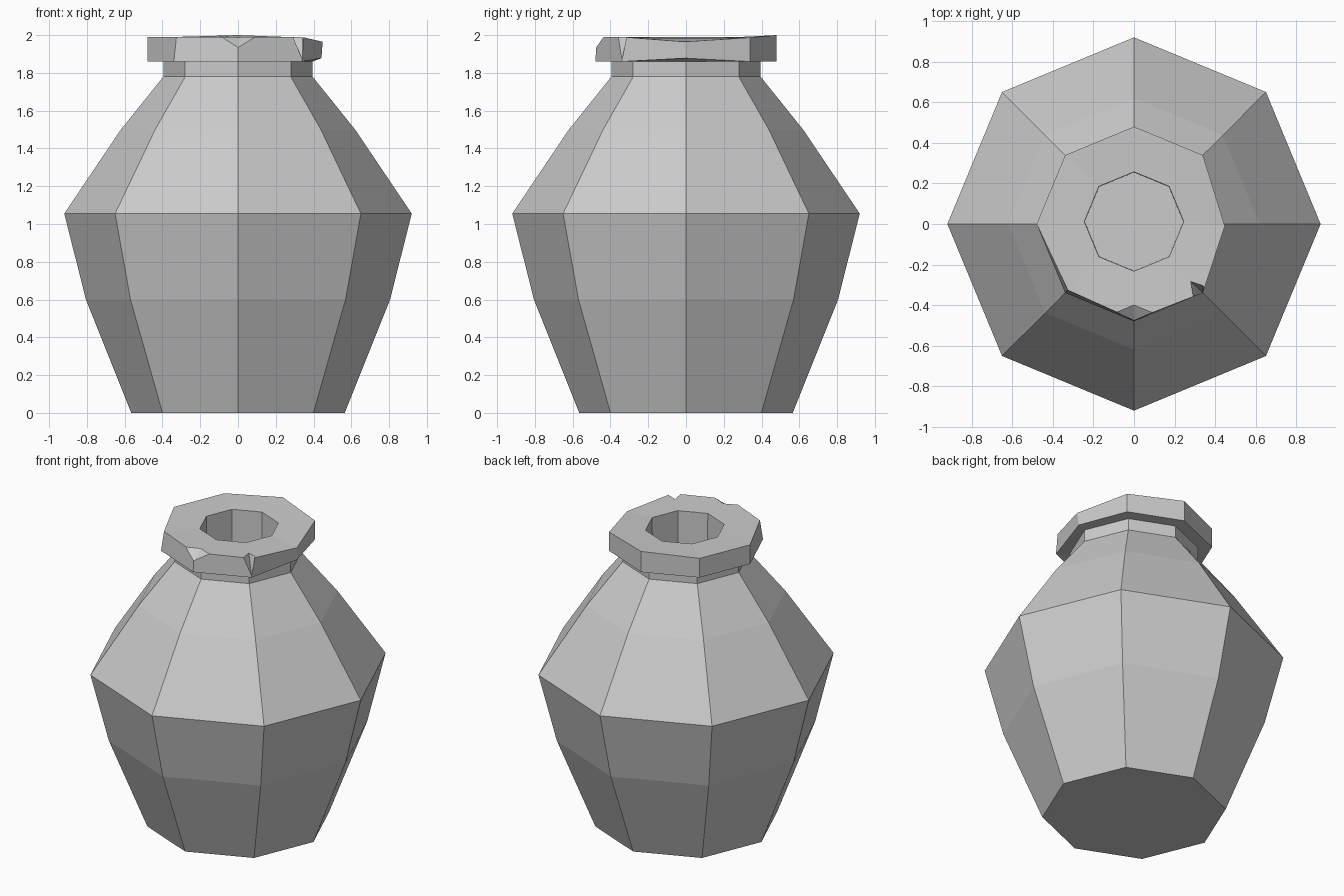
import bpy, bmesh
from math import cos, sin, pi
from mathutils import Vector

cube = bpy.data.objects.get("Cube")
if cube:
    bpy.data.objects.remove(cube)

SIDES = 8

# One plain clay colour
clay = bpy.data.materials.new("grey clay")
clay.use_nodes = True
colour = (0.6, 0.6, 0.6, 1)
clay.diffuse_color = colour
clay.node_tree.nodes["Principled BSDF"].inputs["Base Color"].default_value = colour


def make_object(name, bm):
    bmesh.ops.recalc_face_normals(bm, faces=bm.faces)
    mesh = bpy.data.meshes.new(name)
    bm.to_mesh(mesh)
    bm.free()
    obj = bpy.data.objects.new(name, mesh)
    bpy.context.collection.objects.link(obj)
    return obj


def ring(bm, radius, z, shift=0):
    return [bm.verts.new((radius * cos(2 * pi * i / SIDES),
                          radius * sin(2 * pi * i / SIDES) + shift, z))
            for i in range(SIDES)]


# Pot: outer profile from the base up, over the rim and down into the mouth
profile = [(0.565, 0), (0.805, 0.6), (0.92, 1.055), (0.62, 1.5),
           (0.395, 1.78), (0.395, 1.86), (0.48, 1.86), (0.48, 1.99)]
bm = bmesh.new()
rings = [ring(bm, r, z) for r, z in profile]
rings.append(ring(bm, 0.245, 1.985, 0.012))
rings.append(ring(bm, 0.242, 1.4, 0.012))
for low, high in zip(rings, rings[1:]):
    for i in range(SIDES):
        j = (i + 1) % SIDES
        bm.faces.new((low[i], low[j], high[j], high[i]))
bm.faces.new(rings[0])
bm.faces.new(rings[-1])

# Worn rim: a few corners pushed in or down by hand
rim_low, rim_top = rings[6], rings[7]
rim_top[0].co = (0.448, -0.01, 1.965)
rim_low[0].co = (0.442, 0, 1.878)
rim_top[2].co.z = 2.0
rim_top[1].co.z = 1.987
rim_top[5].co = (-0.326, -0.326, 1.99)
rim_top[6].co.y = -0.472
pot = make_object("pot", bm)
pot.data.materials.append(clay)


# Chips knocked out of the rim
def chip(name, points):
    bm = bmesh.new()
    for p in points:
        bm.verts.new(Vector(p))
    bmesh.ops.convex_hull(bm, input=bm.verts)
    cutter = make_object(name, bm)
    cutter.hide_render = True
    mod = pot.modifiers.new(name, 'BOOLEAN')
    mod.operation = 'DIFFERENCE'
    mod.solver = 'EXACT'
    mod.object = cutter
    return cutter


cutters = [
    chip("front_chip", [(-0.1, -0.434, 1.995), (0.1, -0.434, 1.995),
                        (0, -0.39, 1.995), (0, -0.482, 1.93), (0, -0.7, 2.2)]),
    chip("corner_chip", [(0.276, -0.28, 1.995), (0.34, -0.302, 1.995),
                         (0.29, -0.362, 1.995), (0.341, -0.341, 1.87),
                         (0.5, -0.5, 2.15)]),
]

# Bake the chips into the pot and drop the cutters
bpy.context.view_layer.update()
graph = bpy.context.evaluated_depsgraph_get()
baked = bpy.data.meshes.new_from_object(pot.evaluated_get(graph))
pot.modifiers.clear()
pot.data = baked
pot.data.materials.clear()
pot.data.materials.append(clay)
for face in pot.data.polygons:
    face.material_index = 0
    face.use_smooth = False
for cutter in cutters:
    bpy.data.objects.remove(cutter)
